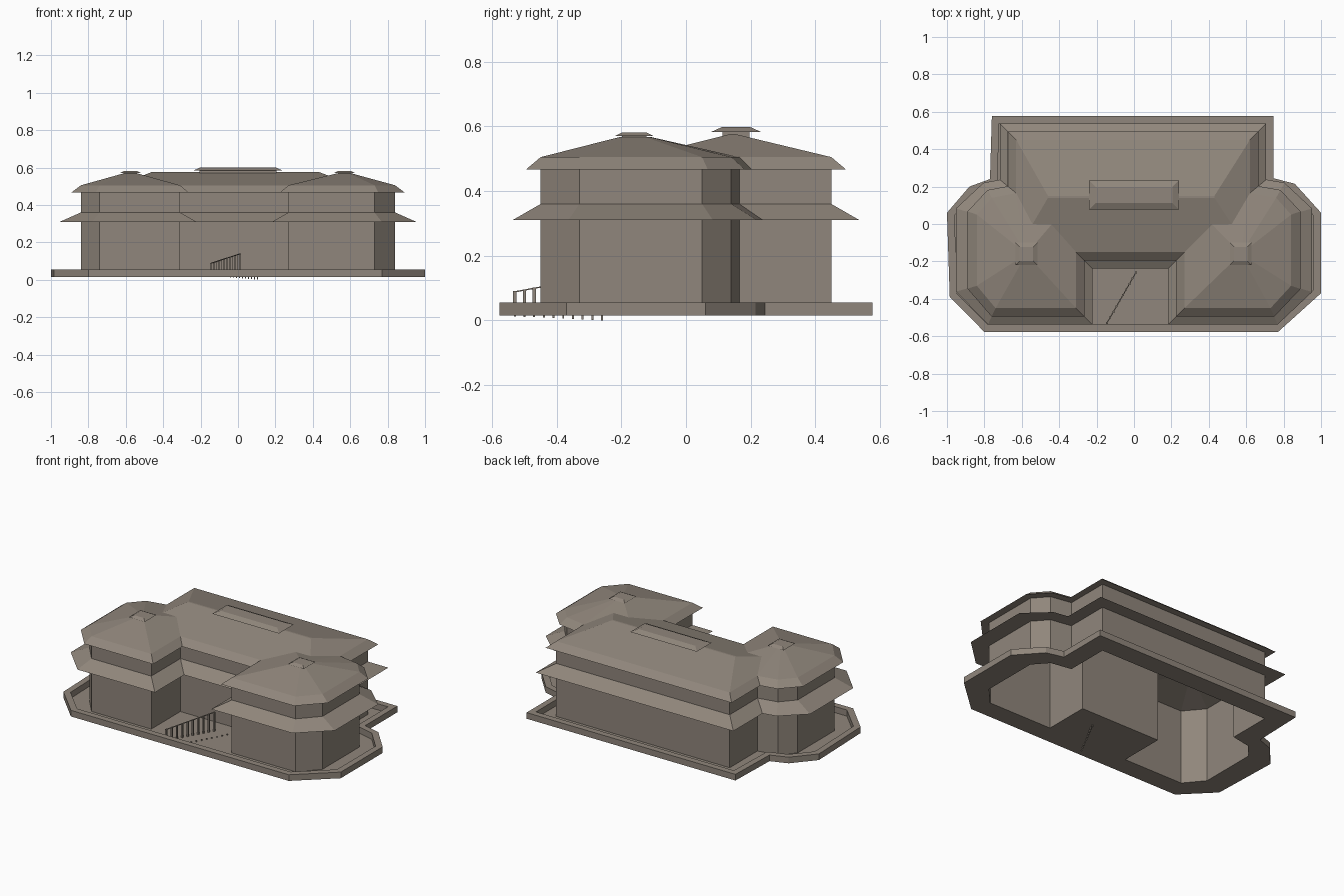
import bpy, bmesh
from mathutils import Vector

cube = bpy.data.objects.get("Cube")
if cube:
    bpy.data.objects.remove(cube, do_unlink=True)

stone = bpy.data.materials.new("taupe_stone")
stone.use_nodes = True
COLOUR = (0.28, 0.24, 0.2, 1)
stone.diffuse_color = COLOUR
stone.node_tree.nodes["Principled BSDF"].inputs["Base Color"].default_value = COLOUR


def finish(name, bm, recalc=True):
    if recalc:
        bmesh.ops.recalc_face_normals(bm, faces=bm.faces)
    mesh = bpy.data.meshes.new(name)
    bm.to_mesh(mesh)
    bm.free()
    mesh.materials.append(stone)
    obj = bpy.data.objects.new(name, mesh)
    bpy.context.collection.objects.link(obj)
    return obj


def offset(outline, dist, side_push=0):
    """Mitred offset of a counter-clockwise outline."""
    pts = [Vector(p) for p in outline]
    out = []
    for i, p in enumerate(pts):
        a = (p - pts[i - 1]).normalized()
        b = (pts[(i + 1) % len(pts)] - p).normalized()
        na, nb = Vector((a.y, -a.x)), Vector((b.y, -b.x))
        q = p + (na + nb) * dist / (1 + na.dot(nb))
        if abs(p.x) > 0.8:
            q.x += side_push if p.x > 0 else -side_push
        out.append(q)
    return out


def loft(name, loops, cap=False):
    """Join (outline, height) loops of equal length in order."""
    bm = bmesh.new()
    rings = [[bm.verts.new((p[0], p[1], z)) for p in pts] for pts, z in loops]
    n = len(rings[0])
    for lo, hi in zip(rings, rings[1:]):
        for i in range(n):
            j = (i + 1) % n
            bm.faces.new((lo[i], lo[j], hi[j], hi[i]))
    if cap:
        bm.faces.new(rings[-1])
    # Merge only points that coincide, such as hip ends
    bmesh.ops.remove_doubles(bm, verts=bm.verts, dist=0.0001)
    return finish(name, bm, recalc=False)


def rect(x0, x1, y0, y1):
    return [(x0, y0), (x1, y0), (x1, y1), (x0, y1)]


def post(name, x, y, z0, z1, r):
    loft(name, [(rect(x - r, x + r, y - r, y + r), z) for z in (z0, z1)], cap=True)


# Footprints of the wings, main hall and whole building
BASE, BREAK = 0.015, 0.505
left_wing = [(-0.31, -0.45), (-0.31, 0.15), (-0.63, 0.165), (-0.76, 0.14),
             (-0.84, 0.05), (-0.84, -0.33), (-0.74, -0.45)]
right_wing = [(0.27, 0.15), (0.27, -0.45), (0.73, -0.45), (0.84, -0.33),
              (0.84, 0.05), (0.76, 0.14), (0.62, 0.165)]
hall = rect(-0.63, 0.62, -0.15, 0.45)
walls = (left_wing[:1] + [(-0.31, -0.15), (0.27, -0.15)] + right_wing[1:]
         + hall[2:] + left_wing[2:])
loft("outer_walls", [(walls, BASE), (walls, BREAK)])

# Lower and upper eaves
for name, reach, push, low, high in (("lower_eave", 0.087, 0.025, 0.31, 0.36),
                                     ("upper_eave", 0.045, 0.005, 0.467, BREAK)):
    loft(name, [(walls, low), (offset(walls, reach, push), low), (walls, high)])

# Hipped roofs, open underneath
ridge = [(-0.46, 0.14), (0.43, 0.14), (0.43, 0.15), (-0.46, 0.15)]
loft("hall_roof", [(hall, BREAK), (ridge, 0.577)], cap=True)
for side, wing, cx in (("left", right_wing, 0.57), ("right", left_wing, -0.575)):
    mid = Vector((cx, -0.16))
    tip = [mid + (Vector(p) - mid) * 0.16 for p in wing]
    loft(side + "_wing_roof", [(wing, BREAK), (tip, 0.567)], cap=True)


# Roof caps on short necks
def roof_cap(name, cx, cy, hx, hy, z0, z1, z2, inset):
    def box(d):
        return rect(cx - hx + d, cx + hx - d, cy - hy + d, cy + hy - d)
    loft(name, [(box(inset), z0), (box(inset), z1), (box(0), z1), (box(inset), z2)], cap=True)


roof_cap("hall_cap", 0, 0.155, 0.24, 0.077, 0.55, 0.583, 0.599, 0.035)
roof_cap("left_cap", 0.57, -0.16, 0.058, 0.06, 0.55, 0.57, 0.581, 0.022)
roof_cap("right_cap", -0.575, -0.16, 0.058, 0.06, 0.55, 0.57, 0.581, 0.022)

# Terrace with a raised rim
terrace = [(-0.8, -0.577), (0.77, -0.577), (1, -0.37), (1, 0.06), (0.86, 0.215),
           (0.745, 0.245), (0.745, 0.577), (-0.76, 0.577), (-0.77, 0.24),
           (-0.88, 0.2), (-1, 0.06), (-0.985, -0.39)]
inner = offset(terrace, -0.04)
loft("terrace_rim", [(terrace, BASE), (terrace, 0.055), (inner, 0.055), (inner, BASE)])

# Terrace floor around the open building base
bm = bmesh.new()
edges = []
for outline in (terrace, walls):
    vs = [bm.verts.new((p[0], p[1], BASE)) for p in outline]
    edges += [bm.edges.new((vs[i - 1], vs[i])) for i in range(len(vs))]
bmesh.ops.triangle_fill(bm, edges=edges, use_beauty=True, normal=(0, 0, 1))
finish("terrace_floor", bm, recalc=False)

# Rising stair posts and the low row sunk into the floor
COUNT = 10
for i in range(COUNT):
    t = i / (COUNT - 1)
    y = -0.53 + 0.27 * t
    post("stair_post", -0.145 + 0.155 * t, y, BASE, 0.09 + 0.05 * t, 0.005)
    post("sunken_post", -0.04 + 0.145 * t, y, 0.012 * (1 - t), 0.022, 0.003)

# Thin handrail along the post tops
bm = bmesh.new()
start, end = Vector((-0.145, -0.53, 0.09)), Vector((0.01, -0.26, 0.14))
drop, wide = Vector((0, 0, -0.004)), Vector((0.003, 0, 0))
a, b = [[bm.verts.new(p + o) for o in (-wide, wide, wide + drop, drop - wide)]
        for p in (start, end)]
for i in range(4):
    bm.faces.new((a[i - 1], a[i], b[i], b[i - 1]))
bm.faces.new(a)
bm.faces.new(b)
finish("handrail", bm)
